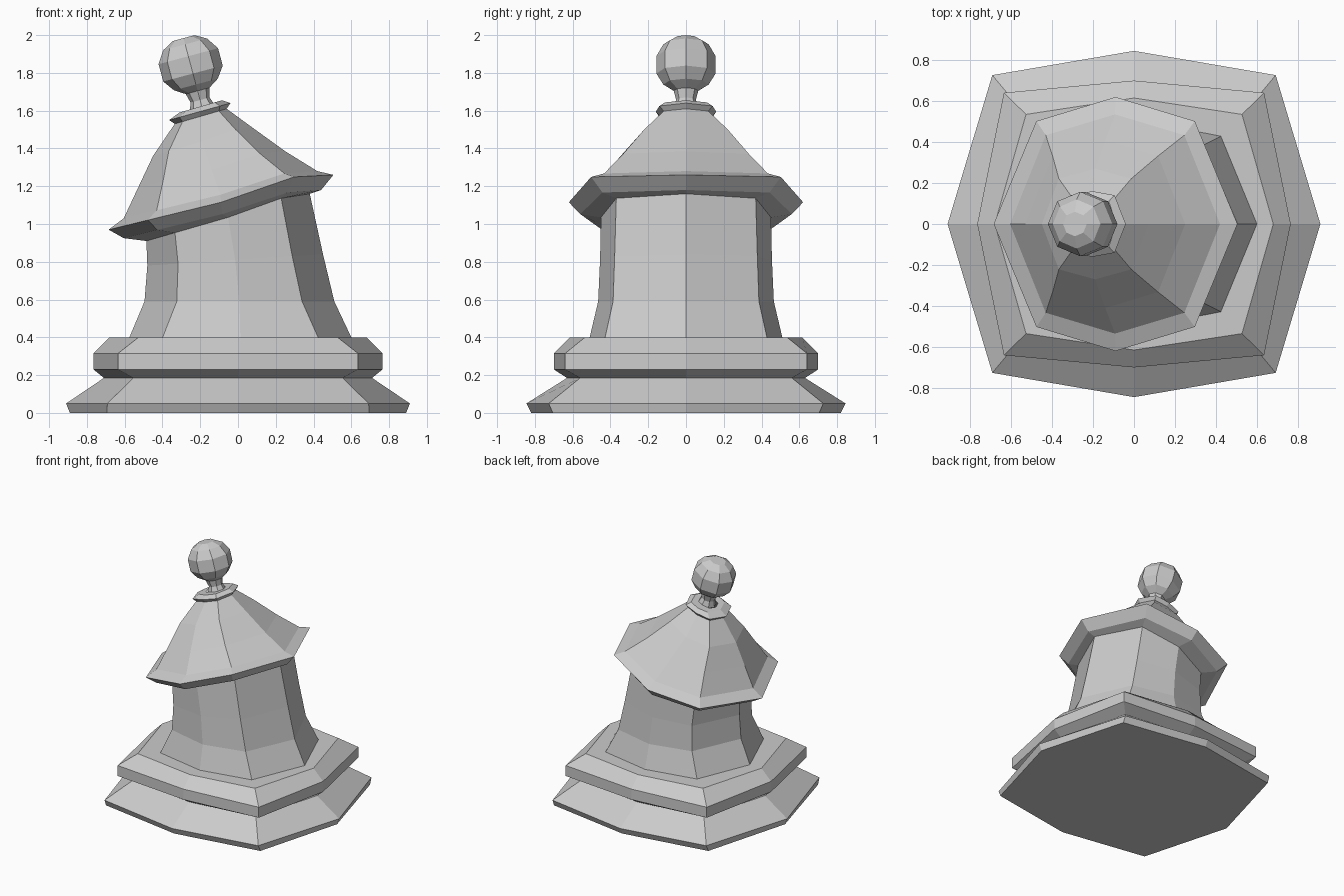
import bpy, bmesh, math


def ring(xl, zl, xr, zr, ry, kx=0.70, ky=0.84, lift=0.0):
    """Tilted eight-sided ring running from its left point to its right point."""
    cx, cz = (xl + xr) / 2, (zl + zr) / 2
    hx, hz = (xr - xl) / 2, (zr - zl) / 2
    plan = [(1, 0), (kx, ky), (0, 1), (-kx, ky), (-1, 0), (-kx, -ky), (0, -1), (kx, -ky)]
    return [(cx + hx * u, ry * v, cz + hz * u + (lift if u == kx else 0)) for u, v in plan]


def level(rx, ry, z, kx, ky):
    return ring(-rx, z, rx, z, ry, kx, ky)


def loft(name, rings, cap_start=False, cap_end=False):
    bm = bmesh.new()
    loops = [[bm.verts.new(p) for p in r] for r in rings]
    for a, b in zip(loops, loops[1:]):
        for i in range(8):
            j = (i + 1) % 8
            bm.faces.new((a[i], a[j], b[j], b[i]))
    if cap_start:
        bm.faces.new(loops[0][::-1])
    if cap_end:
        bm.faces.new(loops[-1])
    mesh = bpy.data.meshes.new(name)
    bm.to_mesh(mesh)
    bm.free()
    obj = bpy.data.objects.new(name, mesh)
    bpy.context.collection.objects.link(obj)
    return obj


body_foot = ring(-0.575, 0.40, 0.60, 0.40, 0.51)
body_top = ring(-0.485, 0.91, 0.38, 1.16, 0.45, 0.65, 0.82, 0.02)

# Stepped plinth
loft("plinth", [
    level(0.89, 0.82, 0.0, 0.78, 0.86),
    level(0.91, 0.845, 0.05, 0.76, 0.86),
    level(0.71, 0.63, 0.185, 0.78, 0.89),
    level(0.765, 0.70, 0.23, 0.83, 0.915),
    level(0.765, 0.70, 0.315, 0.83, 0.915),
    level(0.68, 0.615, 0.40, 0.775, 0.87),
    body_foot,
], cap_start=True)

# Leaning tower body
loft("body", [
    body_foot,
    ring(-0.495, 0.59, 0.51, 0.59, 0.465, 0.66, 0.83),
    ring(-0.48, 0.78, 0.45, 0.84, 0.455, 0.65, 0.83),
    body_top,
])

# Roof with soffit and bevelled eaves
roof_top = ring(-0.335, 1.53, -0.06, 1.61, 0.14)
loft("roof", [
    body_top,
    ring(-0.605, 0.925, 0.44, 1.18, 0.56, 0.66, 0.79, 0.03),
    ring(-0.685, 0.97, 0.505, 1.26, 0.62, 0.65, 0.81, 0.04),
    ring(-0.605, 1.03, 0.42, 1.28, 0.535, 0.66, 0.81, 0.03),
    ring(-0.53, 1.19, 0.25, 1.385, 0.41, 0.66, 0.81, 0.02),
    ring(-0.45, 1.36, 0.07, 1.515, 0.27, 0.68, 0.82, 0.01),
    roof_top,
])

# Collar under the finial
loft("collar", [
    roof_top,
    ring(-0.365, 1.55, -0.04, 1.64, 0.16, 0.66, 0.88),
    ring(-0.31, 1.59, -0.085, 1.655, 0.13, 0.66, 0.85),
    ring(-0.27, 1.60, -0.13, 1.64, 0.065),
])

# Neck and ball, following an axis that leans to the left
LEAN = math.radians(15)
C, S = math.cos(LEAN), math.sin(LEAN)


def leaning(d, r, ry=None):
    cx, cz = -0.25 - d * S, 1.84 + d * C
    return ring(cx - r * C, cz - r * S, cx + r * C, cz + r * S, ry or r, 0.707, 0.707)


loft("finial", [
    leaning(-0.235, 0.068),
    leaning(-0.19, 0.052),
    leaning(-0.14, 0.065),
    leaning(-0.105, 0.12),
    leaning(-0.045, 0.163, 0.157),
    leaning(0.05, 0.163, 0.157),
    leaning(0.115, 0.12),
    leaning(0.149, 0.06),
], cap_end=True)
